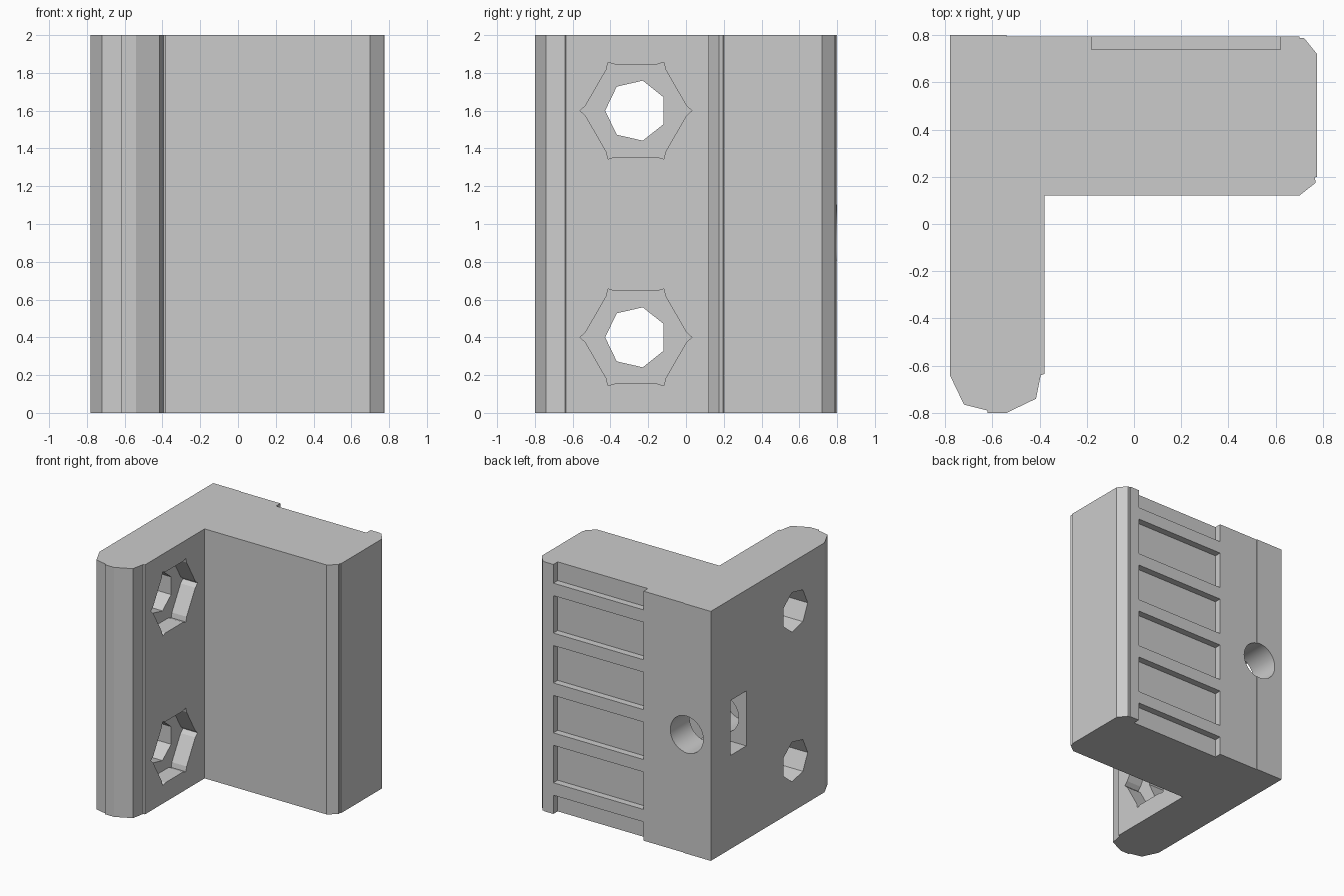
import bpy, bmesh, math

cube = bpy.data.objects.get("Cube")
if cube:
    bpy.data.objects.remove(cube, do_unlink=True)

grey = bpy.data.materials.new("light_grey")
grey.use_nodes = True
grey.diffuse_color = (0.6, 0.6, 0.6, 1)
grey.node_tree.nodes["Principled BSDF"].inputs["Base Color"].default_value = (0.6, 0.6, 0.6, 1)


def prism(name, points, axis, start, end):
    """Extrude a flat outline along x, y or z; points give the other two axes in order."""
    def place(p, d):
        co = list(p)
        co.insert("xyz".index(axis), d)
        return co
    bm = bmesh.new()
    face = bm.faces.new([bm.verts.new(place(p, start)) for p in points])
    made = bmesh.ops.extrude_face_region(bm, geom=[face])["geom"]
    shift = place((0, 0), end - start)
    bmesh.ops.translate(bm, vec=shift, verts=[v for v in made if isinstance(v, bmesh.types.BMVert)])
    bmesh.ops.recalc_face_normals(bm, faces=bm.faces)
    mesh = bpy.data.meshes.new(name)
    bm.to_mesh(mesh)
    bm.free()
    mesh.materials.append(grey)
    obj = bpy.data.objects.new(name, mesh)
    bpy.context.collection.objects.link(obj)
    return obj


def ring(cx, cy, radius, sides, turn=0.0):
    return [(cx + radius * math.cos(turn + math.tau * i / sides),
             cy + radius * math.sin(turn + math.tau * i / sides)) for i in range(sides)]


def rect(a0, a1, b0, b1):
    return [(a0, b0), (a1, b0), (a1, b1), (a0, b1)]


def cut(target, cutter):
    cutter.hide_render = True
    mod = target.modifiers.new("cut", 'BOOLEAN')
    mod.operation = 'DIFFERENCE'
    mod.solver = 'EXACT'
    mod.object = cutter
    bpy.context.view_layer.objects.active = target
    bpy.ops.object.modifier_apply(modifier=mod.name)
    bpy.data.objects.remove(cutter, do_unlink=True)


# L-shaped body with bevelled ends
outline = [(-.78, .8), (-.54, .8), (-.54, .795), (.7, .795), (.7, .788), (.72, .788),
           (.775, .72), (.775, .2), (.765, .197), (.77, .175), (.7, .12), (-.38, .12),
           (-.38, -.635), (-.395, -.64), (-.415, -.74), (-.54, -.8), (-.62, -.8),
           (-.62, -.79), (-.72, -.765), (-.78, -.64)]
body = prism("angle_bracket", outline, "z", 0, 2)

# Recessed cells on the back, separated by five ribs
edges = [-.1] + [z + s for z in (.2, .6, 1, 1.4, 1.8) for s in (-.05, .05)] + [2.1]
for low, high in zip(edges[::2], edges[1::2]):
    cut(body, prism("cell_cutter", rect(-.18, .62, low, high), "y", .74, .9))

# Screw holes with hexagonal nut pockets that have relieved corners
for z in (.4, 1.6):
    pocket = []
    for i in range(6):
        a = math.tau * i / 6
        for turn, radius in ((-.1, .268), (0, .296), (.1, .268)):
            pocket.append((-.265 + radius * math.cos(a + turn), z + radius * math.sin(a + turn)))
    cut(body, prism("nut_pocket_cutter", pocket, "x", -.51, -.3))
    cut(body, prism("screw_hole_cutter", ring(-.265, z, .163, 7, math.pi), "x", -.9, -.45))

# Side slot for a captive nut, and the round bore that crosses it
slot = [(-.9, .75), (-.44, .75), (-.31, .97), (-.44, 1.19), (-.9, 1.19)]
cut(body, prism("nut_slot_cutter", slot, "y", .35, .55))
cut(body, prism("bore_cutter", ring(-.565, .955, .148, 40), "y", .1, .9))

bpy.ops.object.select_all(action='DESELECT')
body.select_set(True)
bpy.context.view_layer.objects.active = body
bpy.ops.object.shade_smooth_by_angle(angle=math.radians(15))
